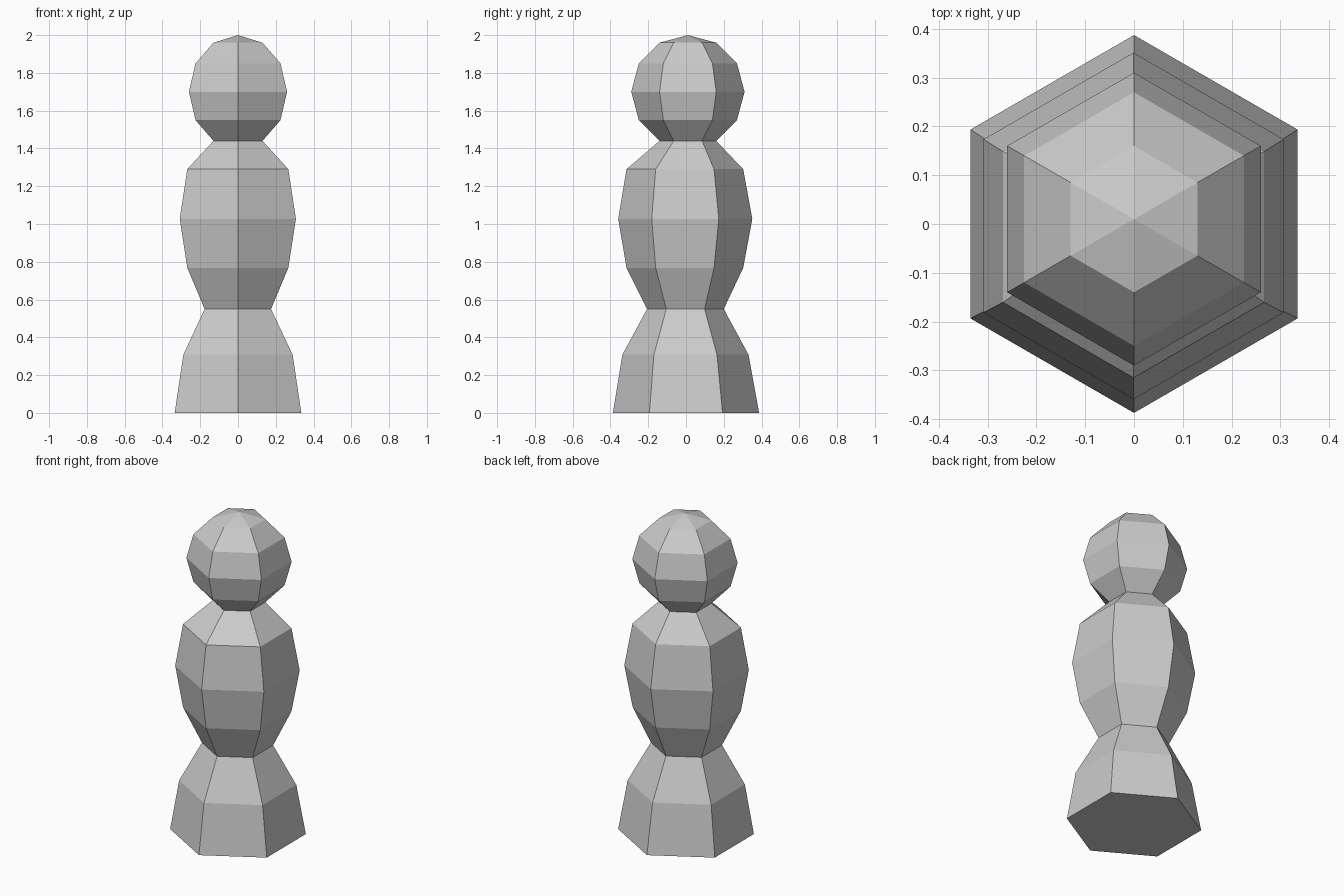
import bpy, bmesh
from math import pi, sin, cos

cube = bpy.data.objects.get("Cube")
if cube:
    bpy.data.objects.remove(cube, do_unlink=True)

SIDES = 6

grey = bpy.data.materials.new("plain_grey")
grey.use_nodes = True
colour = (0.6, 0.6, 0.6, 1)
grey.diffuse_color = colour
grey.node_tree.nodes["Principled BSDF"].inputs["Base Color"].default_value = colour

# Rings from the foot to the crown: height, radius, shift in x, shift in y
base = [(0, 0.387, 0, 0), (0.308, 0.334, 0, -0.003)]
waist = [(0.55, 0.203, -0.001, -0.003)]
body = [(0.768, 0.309, -0.001, -0.006),
        (1.027, 0.355, -0.001, -0.004),
        (1.29, 0.309, -0.001, -0.006)]
HEAD_R, HEAD_Z = 0.3, 1.7
head = [(HEAD_Z - HEAD_R * cos(i * pi / 6), HEAD_R * sin(i * pi / 6), 0, 0.01)
        for i in range(1, 6)]

# One continuous six-sided skin
bm = bmesh.new()
rings = []
for z, r, dx, dy in base + waist + body + head:
    rings.append([bm.verts.new((dx + r * sin(2 * pi * k / SIDES),
                                dy - r * cos(2 * pi * k / SIDES), z))
                  for k in range(SIDES)])
for low, high in zip(rings, rings[1:]):
    for k in range(SIDES):
        n = (k + 1) % SIDES
        bm.faces.new((low[k], low[n], high[n], high[k]))

# Flat underside and pointed crown
bm.faces.new(rings[0][::-1])
crown = bm.verts.new((0, 0.01, HEAD_Z + HEAD_R))
for k in range(SIDES):
    bm.faces.new((rings[-1][k], rings[-1][(k + 1) % SIDES], crown))
bmesh.ops.recalc_face_normals(bm, faces=bm.faces)

mesh = bpy.data.meshes.new("pawn_figure")
bm.to_mesh(mesh)
bm.free()
mesh.materials.append(grey)
figure = bpy.data.objects.new("pawn_figure", mesh)
bpy.context.collection.objects.link(figure)
